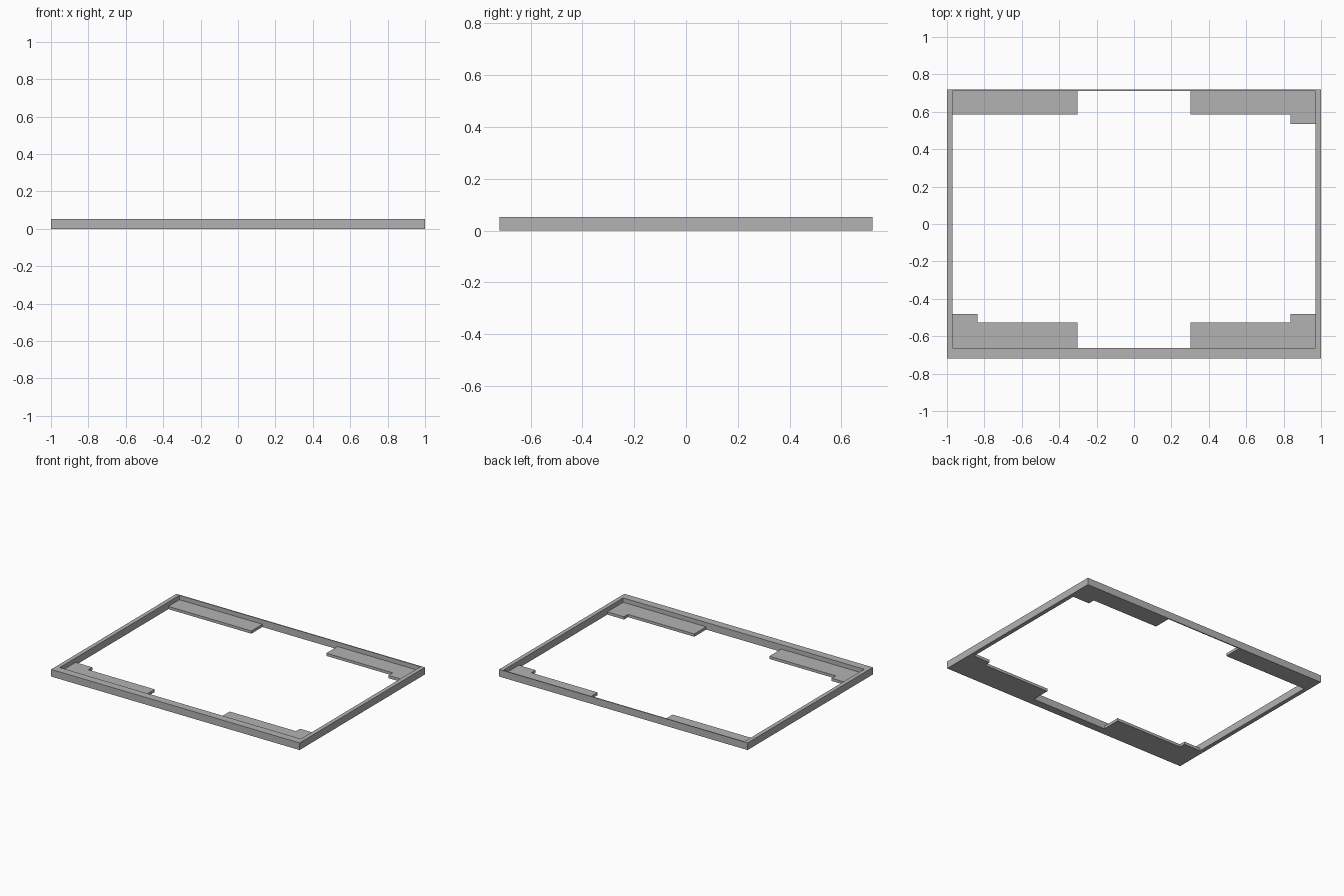
import bpy
import bmesh

cube = bpy.data.objects.get("Cube")
if cube:
    bpy.data.objects.remove(cube, do_unlink=True)

HEIGHT, TAB = 0.052, 0.02
SIDE, BACK, FRONT = 0.97, 0.712, -0.663     # inner opening
TAB_END, STEP = 0.302, 0.836                # tab end and corner step, from centre

grey = bpy.data.materials.new("plain grey")
grey.use_nodes = True
colour = (0.45, 0.45, 0.45, 1)
grey.diffuse_color = colour
grey.node_tree.nodes["Principled BSDF"].inputs["Base Color"].default_value = colour


def rectangle(x, y0, y1):
    return [(-x, y0), (x, y0), (x, y1), (-x, y1)]


def extrude_outline(name, outlines, height):
    """Extrude an outline, or the band between two matching outlines."""
    bm = bmesh.new()
    loops = [[bm.verts.new((x, y, 0)) for x, y in o] for o in outlines]
    if len(loops) == 1:
        bm.faces.new(loops[0])
    else:
        a, b = loops
        for i in range(len(a)):
            j = (i + 1) % len(a)
            bm.faces.new((a[i], a[j], b[j], b[i]))
    result = bmesh.ops.extrude_face_region(bm, geom=bm.faces[:], use_keep_orig=True)
    for v in result["geom"]:
        if isinstance(v, bmesh.types.BMVert):
            v.co.z = height
    bmesh.ops.recalc_face_normals(bm, faces=bm.faces[:])
    mesh = bpy.data.meshes.new(name)
    bm.to_mesh(mesh)
    bm.free()
    mesh.materials.append(grey)
    obj = bpy.data.objects.new(name, mesh)
    bpy.context.collection.objects.link(obj)
    return obj


def corner_tab(name, side, wall, edge, step_edge=None):
    """Flat tab along a wall, optionally stepped out at the corner."""
    points = [(SIDE, wall), (TAB_END, wall), (TAB_END, edge)]
    if step_edge is None:
        points += [(SIDE, edge)]
    else:
        points += [(STEP, edge), (STEP, step_edge), (SIDE, step_edge)]
    extrude_outline(name, [[(side * x, y) for x, y in points]], TAB)


# Raised rim: wide at the front, very thin at the back
extrude_outline("rim", [rectangle(1, -0.72, 0.72), rectangle(SIDE, FRONT, BACK)], HEIGHT)

# Four low tabs, flush with the underside; the back right one has no step
for label, side in (("left", 1), ("right", -1)):
    corner_tab("front_" + label + "_tab", side, FRONT, -0.527, -0.481)
corner_tab("back_left_tab", 1, BACK, 0.585, 0.535)
corner_tab("back_right_tab", -1, BACK, 0.585)
